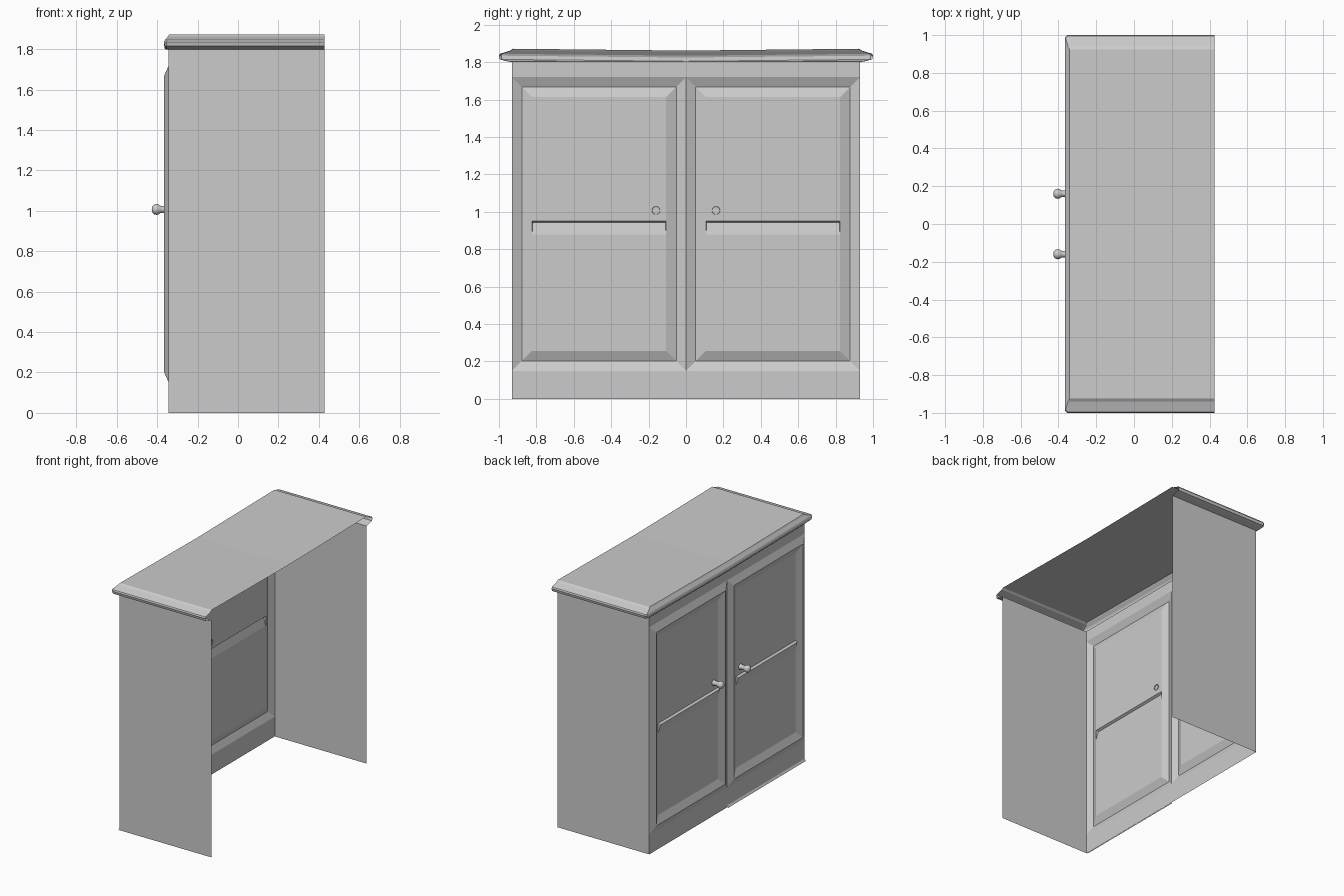
import bpy, math

if "Cube" in bpy.data.objects:
    bpy.data.objects.remove(bpy.data.objects["Cube"])

BACK, FRONT = 0.427, -0.343      # depth limits of the carcass
RIDGE, LIP = -0.366, -0.36       # door moulding ridge and pull lip
HALF = 0.93                      # half width of the body


def make(name, verts, faces, mirror=False):
    me = bpy.data.meshes.new(name)
    me.from_pydata(verts, [], faces)
    me.update()
    ob = bpy.data.objects.new(name, me)
    bpy.context.collection.objects.link(ob)
    if mirror:
        m = ob.modifiers.new("mirror", 'MIRROR')
        m.use_axis = (False, True, False)
        m.use_clip = True
    return ob


def rect(x, y0, y1, z0, z1):
    return [(x, y0, z0), (x, y1, z0), (x, y1, z1), (x, y0, z1)]


# side panels: single sheets, back and underside left open
make("side_panel", [(FRONT, HALF, 0), (BACK, HALF, 0), (BACK, HALF, 1.8), (FRONT, HALF, 1.8)],
     [(3, 2, 1, 0)], mirror=True)

# plinth and top rails
make("front_rails", rect(FRONT, 0, HALF, 0, 0.15) + rect(FRONT, 0, HALF, 1.72, 1.803),
     [(3, 2, 1, 0), (7, 6, 5, 4)], mirror=True)

# small kick lip along one half of the plinth
make("kick_lip", [(FRONT, -HALF, 0.015), (FRONT, 0, 0.015), (-0.353, 0, 0), (-0.353, -HALF, 0)],
     [(0, 1, 2, 3)])

# doors: bevelled frame rings, then a panel with a projecting pull lip
verts, faces = [], []
for x, inset in ((FRONT, 0.0), (RIDGE, 0.052), (FRONT, 0.107)):
    verts += rect(x, inset, HALF - inset, 0.15 + inset, 1.72 - inset)
for r in (0, 4):
    for i in range(4):
        j = (i + 1) % 4
        faces.append((r + i, r + 4 + i, r + 4 + j, r + j))
y0, y1 = 0.107, HALF - 0.107
for x, z in ((FRONT, 0.88), (LIP, 0.943), (FRONT, 0.952)):
    e = 0.004 if x == LIP else 0
    verts += [(x, y0 + e, z), (x, y1 - e, z)]
faces += [(8, 12, 13, 9), (12, 14, 15, 13), (14, 16, 17, 15), (16, 11, 10, 17),
          (12, 16, 14), (13, 15, 17)]
make("door", verts, faces, mirror=True)

# cornice swept round front and ends, with a deck that sags slightly at the middle
rings = [(0.925, -0.341, 1.872), (0.94, -0.348, 1.862), (0.995, -0.362, 1.845),
         (1.0, -0.366, 1.835), (0.995, -0.364, 1.815), (0.97, -0.358, 1.808),
         (0.93, -0.343, 1.80)]
verts, faces = [], []
for hy, xf, z in rings:
    c = 0.012 if hy > 0.96 else 0.003
    half = [(BACK, hy), (xf + c, hy), (xf, hy - c)]
    path = half + [(xf, 0.0)] + [(x, -y) for x, y in reversed(half)]
    sag = 0.0 if z == 1.80 else 0.01
    verts += [(x, y, z - sag * (1 - abs(y) / hy)) for x, y in path]
for r in range(len(rings) - 1):
    for i in range(6):
        a = r * 7 + i
        faces.append((a, a + 1, a + 8, a + 7))
mid = len(verts)
verts.append((BACK, 0, rings[0][2] - 0.01))
faces += [(0, mid, 3, 2, 1), (mid, 6, 5, 4, 3)]
make("cornice_top", verts, faces)

# turned knobs
profile = [(-0.427, 0.001), (-0.425, 0.013), (-0.417, 0.023), (-0.404, 0.027), (-0.392, 0.024),
           (-0.384, 0.018), (-0.37, 0.016), (-0.355, 0.018), (-0.338, 0.022)]
N = 16
verts = [(x, 0.16 + r * math.cos(2 * math.pi * k / N), 1.007 + r * math.sin(2 * math.pi * k / N))
         for x, r in profile for k in range(N)]
faces = [(p * N + k, p * N + N + k, p * N + N + (k + 1) % N, p * N + (k + 1) % N)
         for p in range(len(profile) - 1) for k in range(N)]
faces.append(tuple(range(N)))
knob = make("knob", verts, faces, mirror=True)
bpy.context.view_layer.objects.active = knob
knob.select_set(True)
bpy.ops.object.shade_smooth_by_angle(angle=math.radians(40))
